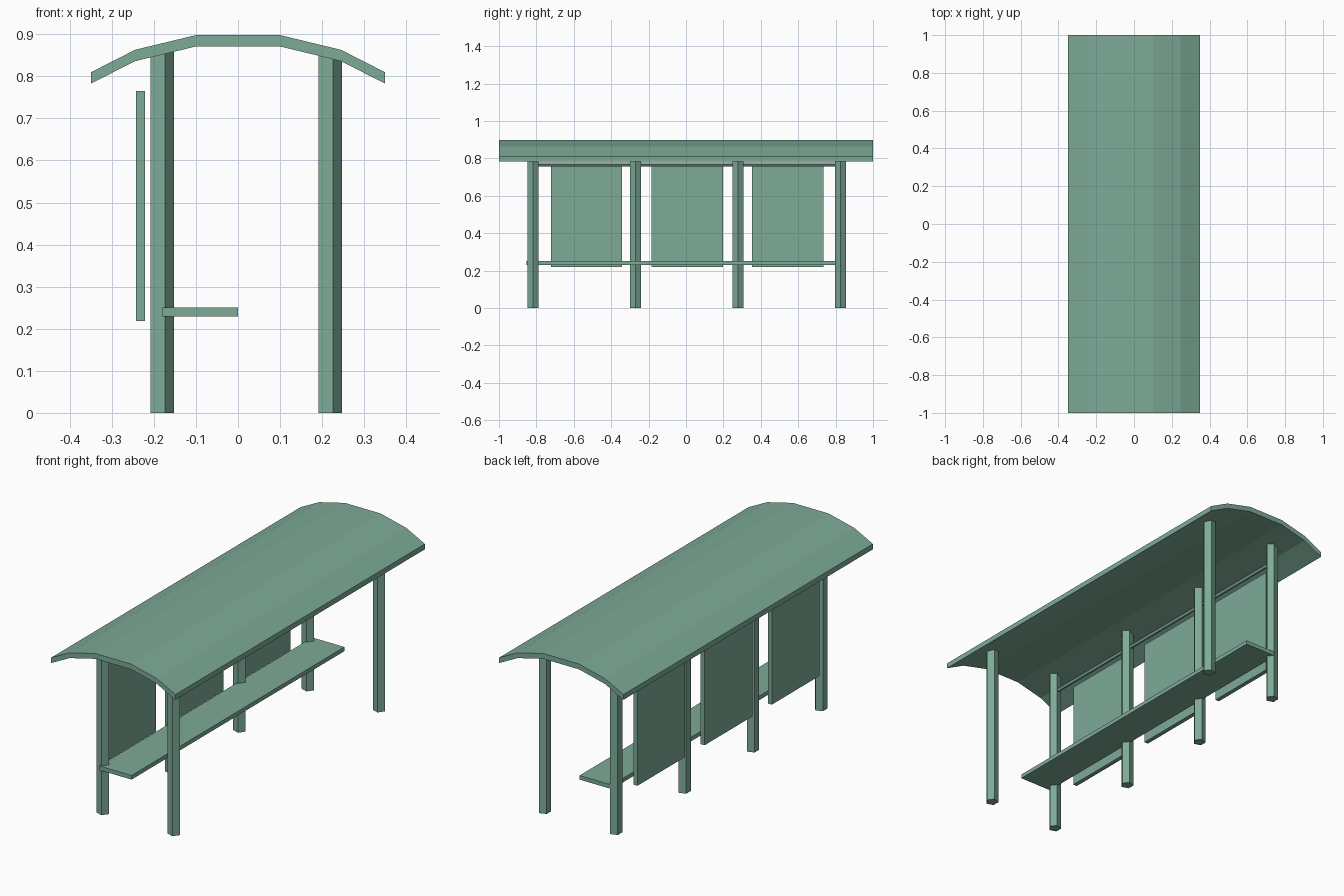
import bpy, bmesh, math

if "Cube" in bpy.data.objects:
    bpy.data.objects.remove(bpy.data.objects["Cube"])

# muted green paint shared by every part
green = bpy.data.materials.new("green_paint")
green.diffuse_color = (0.205, 0.405, 0.31, 1)
green.use_nodes = True
green.node_tree.nodes["Principled BSDF"].inputs["Base Color"].default_value = green.diffuse_color


def mesh_object(name, bm):
    bmesh.ops.recalc_face_normals(bm, faces=bm.faces)
    mesh = bpy.data.meshes.new(name)
    bm.to_mesh(mesh)
    bm.free()
    mesh.materials.append(green)
    obj = bpy.data.objects.new(name, mesh)
    bpy.context.collection.objects.link(obj)
    return obj


def prism(name, points, direction):
    """Extrude a closed outline along a direction."""
    bm = bmesh.new()
    face = bm.faces.new([bm.verts.new(p) for p in points])
    ext = bmesh.ops.extrude_face_region(bm, geom=[face], use_keep_orig=True)
    moved = [g for g in ext["geom"] if isinstance(g, bmesh.types.BMVert)]
    bmesh.ops.translate(bm, verts=moved, vec=direction)
    return mesh_object(name, bm)


def box(name, x, y, z):
    pts = [(x[0], y[0], z[0]), (x[1], y[0], z[0]), (x[1], y[1], z[0]), (x[0], y[1], z[0])]
    return prism(name, pts, (0, 0, z[1] - z[0]))


def pentagon(r):
    return [(r * math.cos(i * math.tau / 5), r * math.sin(i * math.tau / 5)) for i in range(5)]


# curved roof: faceted arch with thickness, extruded along the length
half = [(0.10, 0.898), (0.245, 0.863), (0.349, 0.810)]
top = [(-x, z) for x, z in reversed(half)] + half
outline = top + [(x, z - 0.027) for x, z in reversed(top)]
prism("roof", [(x, -1, z) for x, z in outline], (0, 2, 0))

# five-sided posts: four at the rear, two at the open side
BACK_X, OPEN_X = -0.183, 0.216
post_y = [-0.818, -0.27, 0.277, 0.826]


def post(name, x, y, height):
    prism(name, [(x + a, y + b, 0) for a, b in pentagon(0.031)], (0, 0, height))


for i, y in enumerate(post_y):
    post(f"rear_post_{i + 1}", BACK_X, y, 0.858)
for i, y in enumerate((post_y[0], post_y[-1])):
    post(f"open_side_post_{i + 1}", OPEN_X, y, 0.856)

# thin rail joining the rear posts under the roof
prism("rear_rail", [(BACK_X + a, post_y[0], 0.767 + b) for a, b in pentagon(0.011)],
      (0, post_y[-1] - post_y[0], 0))

# rear wall panels
for i, y in enumerate((-0.532, 0.007, 0.545)):
    box(f"rear_panel_{i + 1}", (-0.243, -0.221), (y - 0.191, y + 0.191), (0.218, 0.765))

# bench
box("bench_seat", (-0.181, 0.0), (-0.853, 0.853), (0.229, 0.25))
